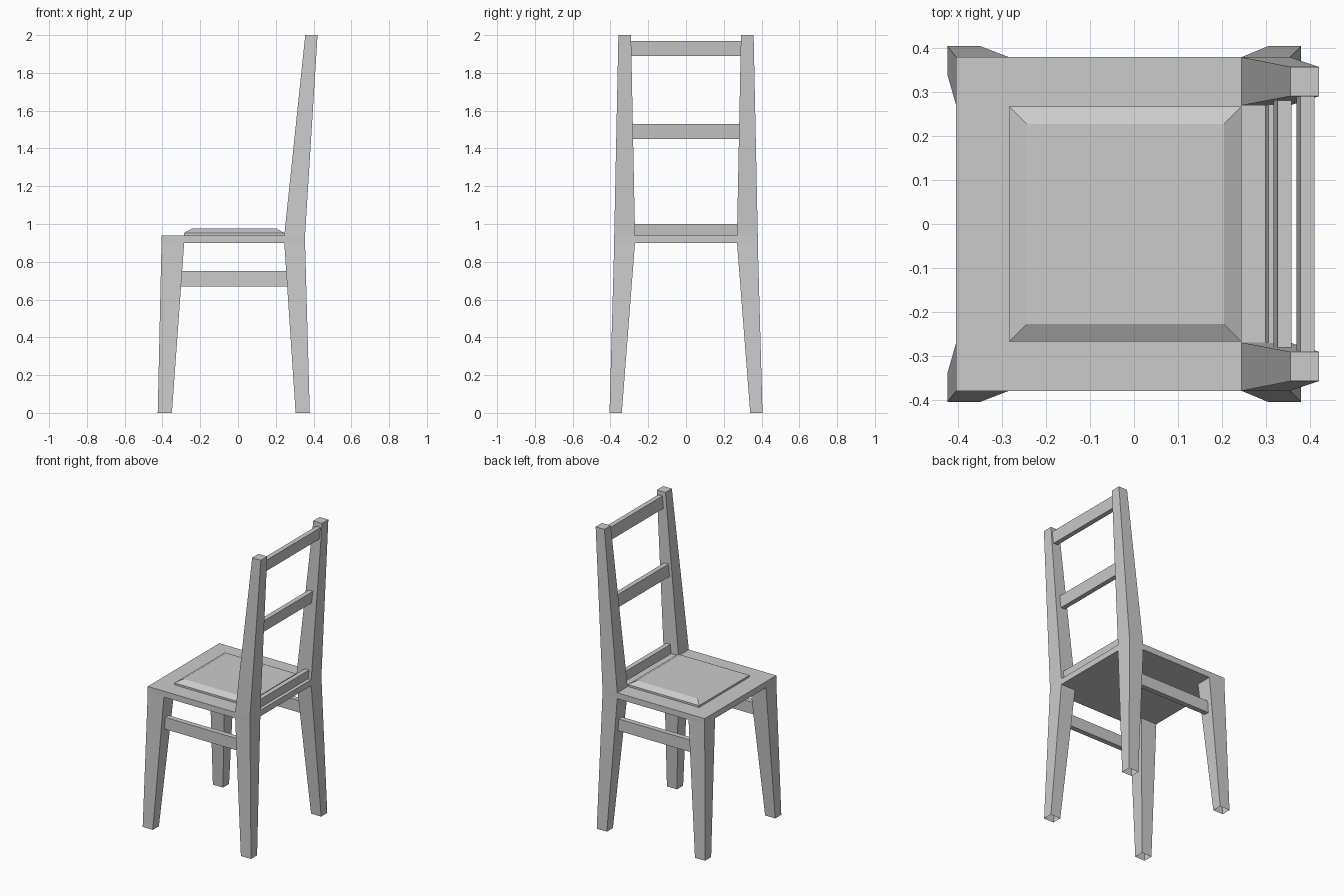
import bpy, bmesh

if "Cube" in bpy.data.objects:
    bpy.data.objects.remove(bpy.data.objects["Cube"])


def finish(bm, name):
    bmesh.ops.recalc_face_normals(bm, faces=bm.faces[:])
    me = bpy.data.meshes.new(name)
    bm.to_mesh(me)
    bm.free()
    ob = bpy.data.objects.new(name, me)
    bpy.context.collection.objects.link(ob)
    return ob


def loft(name, rings):
    """Closed solid through a list of rings of points."""
    bm = bmesh.new()
    rs = [[bm.verts.new(p) for p in ring] for ring in rings]
    n = len(rs[0])
    for a, b in zip(rs, rs[1:]):
        for i in range(n):
            j = (i + 1) % n
            bm.faces.new((a[i], a[j], b[j], b[i]))
    bm.faces.new(rs[0])
    bm.faces.new(rs[-1])
    return finish(bm, name)


def rect(x0, x1, y0, y1, z):
    return [(x0, y0, z), (x1, y0, z), (x1, y1, z), (x0, y1, z)]


# Frame: seat slab as a 3x3 grid, corners extruded into legs and back posts
xs = [-0.405, -0.285, 0.245, 0.355]
ys = [-0.38, -0.27, 0.27, 0.38]
bm = bmesh.new()
grid = {(i, j, k): bm.verts.new((xs[i], ys[j], z))
        for i in range(4) for j in range(4) for k, z in enumerate((0.90, 0.94))}


def sides(a, b):
    for n in range(4):
        m = (n + 1) % 4
        bm.faces.new((a[n], a[m], b[m], b[n]))


def corner_end(x0, x1, y0, y1, z, s):
    pts = rect(x0, x1, y0, y1, z) if s > 0 else rect(x0, x1, -y1, -y0, z)
    return [bm.verts.new(p) for p in pts]


for i in range(3):
    for j in range(3):
        for k in (0, 1):
            cell = [grid[i, j, k], grid[i + 1, j, k],
                    grid[i + 1, j + 1, k], grid[i, j + 1, k]]
            corner = i != 1 and j != 1
            if corner and k == 0:          # tapered legs, open at the foot
                x0, x1 = (-0.425, -0.35) if i == 0 else (0.305, 0.38)
                sides(cell, corner_end(x0, x1, 0.34, 0.405, 0, j - 1))
            elif corner and i == 2:        # back posts
                end = corner_end(0.356, 0.421, 0.291, 0.358, 2.0, j - 1)
                sides(cell, end)
                bm.faces.new(end)
            else:
                bm.faces.new(cell)
for n in range(3):                         # seat rim
    for e in (0, 3):
        bm.faces.new((grid[n, e, 0], grid[n + 1, e, 0], grid[n + 1, e, 1], grid[n, e, 1]))
        bm.faces.new((grid[e, n, 0], grid[e, n + 1, 0], grid[e, n + 1, 1], grid[e, n, 1]))
finish(bm, "seat_frame")

# Bevelled seat panel
loft("seat_panel", [rect(-0.285, 0.245, -0.268, 0.268, 0.94),
                    rect(-0.285, 0.245, -0.268, 0.268, 0.953),
                    rect(-0.245, 0.205, -0.228, 0.228, 0.975)])

# Back rails, leaning with the posts
for name, z0, z1, xb, xt, yw in (("lower", 0.94, 1.00, 0.30, 0.306, 0.275),
                                 ("middle", 1.45, 1.53, 0.318, 0.327, 0.284),
                                 ("top", 1.89, 1.97, 0.37, 0.379, 0.293)):
    loft(name + "_back_rail", [rect(xb, xb + 0.032, -yw, yw, z0),
                               rect(xt, xt + 0.032, -yw, yw, z1)])

# Side stretchers between front and back legs
for side, s in (("right", -1), ("left", 1)):
    y0, y1 = sorted((s * 0.315, s * 0.35))
    loft(side + "_stretcher", [rect(-0.31, 0.27, y0, y1, 0.67),
                               rect(-0.31, 0.27, y0, y1, 0.75)])
